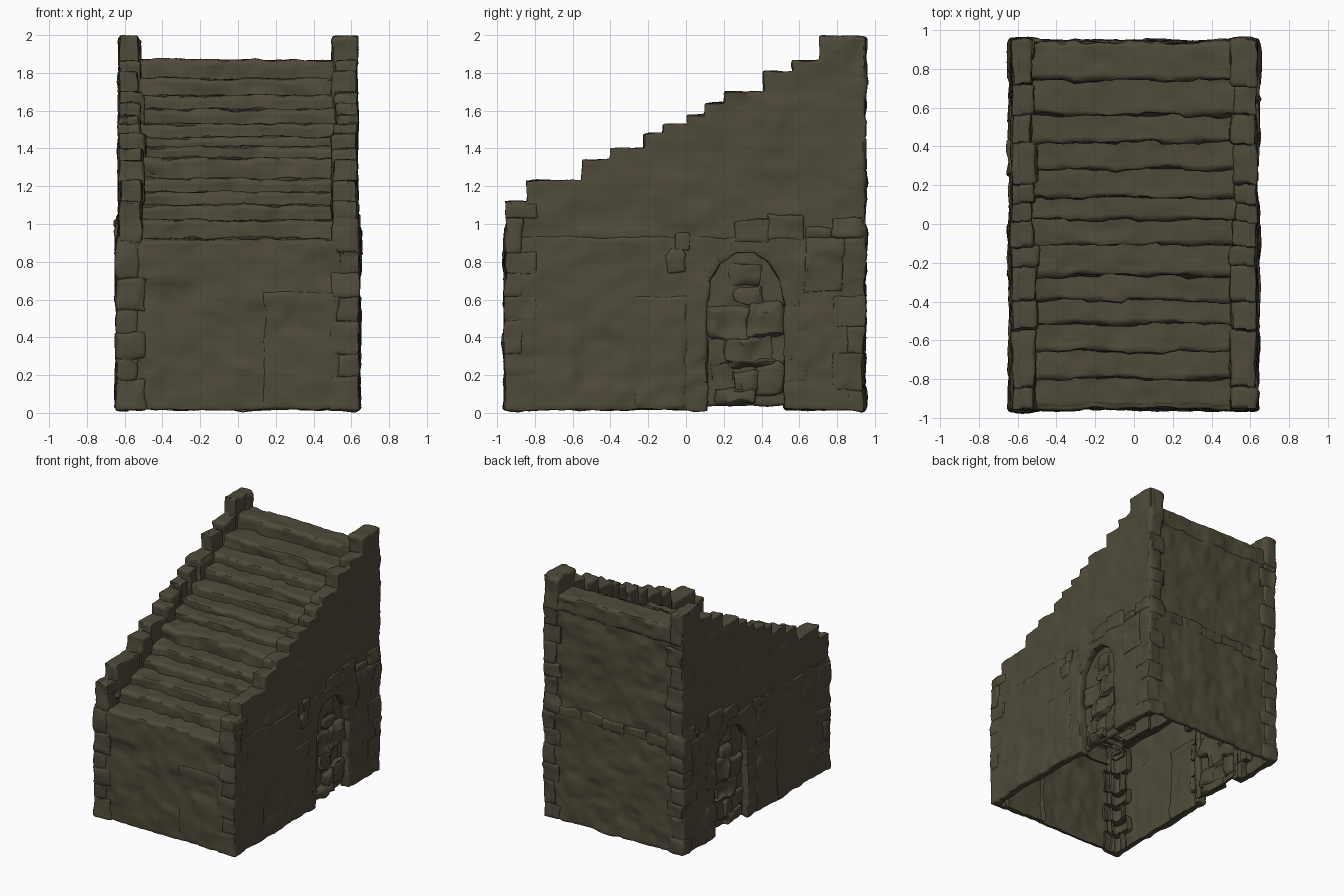
import bpy, bmesh, math, random
from mathutils import Vector, noise

if "Cube" in bpy.data.objects:
    bpy.data.objects.remove(bpy.data.objects["Cube"])

random.seed(4)
R = random.uniform

stone = bpy.data.materials.new("weathered_stone")
stone.diffuse_color = (0.078, 0.068, 0.042, 1)
stone.use_nodes = True
stone.node_tree.nodes["Principled BSDF"].inputs["Base Color"].default_value = stone.diffuse_color

# Staircase treads: front edge of each tread and its height
tread_y = [-.95, -.79, -.65, -.51, -.39, -.26, -.10, .03, .14, .29, .43, .57, .75, .94]
tread_z = [.925, 1.02, 1.10, 1.17, 1.24, 1.35, 1.41, 1.46, 1.53, 1.61, 1.68, 1.77, 1.87]


def stair_height(y):
    return max([z for y0, z in zip(tread_y, tread_z) if y > y0 + .015] or [.925])


def hidden(p):
    """True for points inside the hollow shell, which needs no faces."""
    side = .553 if .07 < p.y < .58 else .585
    return abs(p.x) < side and -.915 < p.y < .90 and p.z < stair_height(p.y) - .045


def roughen(bm, amp):
    """Weather the surface: soft waves plus a small offset for each stone."""
    bm.normal_update()
    moves = []
    for v in bm.verts:
        p, n = v.co, v.normal
        d = noise.noise_vector(p * 6) * amp * 0.7 + noise.noise_vector(p * 15) * amp * 0.7
        row = math.floor(p.z / 0.14)
        col = math.floor((p.x + p.y + row * 0.37) / 0.21)
        flat = Vector((n.x, n.y, 0))
        moves.append(d + flat * noise.cell(Vector((col + .5, row + .5, 7.3))) * amp * 0.6)
    for v, m in zip(bm.verts, moves):
        v.co += m
        v.co.z = max(0.0, min(2.0, v.co.z))


def prism(x0, x1, profile, bevel=0.012, amp=0.011, grid=0.03, outer_only=False):
    """Extrude a (y, z) profile along x, round it, slice it into a grid, weather it."""
    x0, x1 = min(x0, x1), max(x0, x1)
    bm = bmesh.new()
    face = bm.faces.new([bm.verts.new((x0, y, z)) for y, z in profile])
    ext = bmesh.ops.extrude_face_region(bm, geom=[face])
    for v in ext["geom"]:
        if isinstance(v, bmesh.types.BMVert):
            v.co.x = x1
    bmesh.ops.recalc_face_normals(bm, faces=bm.faces[:])
    bmesh.ops.bevel(bm, geom=bm.edges[:], offset=bevel, segments=2, profile=0.5,
                    affect='EDGES', clamp_overlap=True)
    for axis in range(3):
        lo = min(v.co[axis] for v in bm.verts)
        hi = max(v.co[axis] for v in bm.verts)
        cuts = max(1, round((hi - lo) / grid))
        no = Vector((axis == 0, axis == 1, axis == 2))
        for i in range(1, cuts):
            bmesh.ops.bisect_plane(bm, geom=bm.verts[:] + bm.edges[:] + bm.faces[:],
                                   dist=1e-5, plane_co=no * (lo + (hi - lo) * i / cuts), plane_no=no)
    bm.normal_update()
    mid = (x0 + x1) / 2
    gone = [f for f in bm.faces if hidden(f.calc_center_median())
            or (outer_only and f.normal.x * mid < -.5 * abs(mid))]
    roughen(bm, amp)
    bmesh.ops.delete(bm, geom=gone, context='FACES')
    bmesh.ops.triangulate(bm, faces=[f for f in bm.faces if len(f.verts) > 4])
    return bm


def block(x0, x1, y0, y1, z0, z1, **kw):
    return prism(x0, x1, [(y0, z0), (y1, z0), (y1, z1), (y0, z1)], **kw)


def make(name, parts):
    """Join parts into one named, smooth-shaded object."""
    total = bmesh.new()
    for bm in parts:
        tmp = bpy.data.meshes.new("tmp")
        bm.to_mesh(tmp)
        bm.free()
        total.from_mesh(tmp)
        bpy.data.meshes.remove(tmp)
    me = bpy.data.meshes.new(name)
    total.to_mesh(me)
    total.free()
    me.materials.append(stone)
    ob = bpy.data.objects.new(name, me)
    bpy.context.collection.objects.link(ob)
    bpy.ops.object.select_all(action='DESELECT')
    ob.select_set(True)
    bpy.context.view_layer.objects.active = ob
    bpy.ops.object.shade_smooth_by_angle(angle=math.radians(45))


make("stair_treads", [block(-.54, .54, y0 - (.01 if y0 > -.9 else -.004), min(y1 + .03, .94),
                            z - .15, z, bevel=.024, amp=.016)
                      for y0, y1, z in zip(tread_y, tread_y[1:], tread_z)])

# Stepped parapet: start of each step and its height
par_y = [-.96, -.85, -.55, -.40, -.22, -.12, .01, .10, .20, .41, .56, .71, .945]
par_z = [1.12, 1.23, 1.34, 1.40, 1.48, 1.53, 1.58, 1.64, 1.70, 1.81, 1.865, 1.995]
steps = list(zip(par_y, par_y[1:], par_z))
upper = [(.945, .91), (-.955, .91)]
for y0, y1, z in steps:
    upper += [(y0, z), (y1, z)]

# Doorway arch (slightly pointed), walked from front jamb to back jamb
AY, AW, SPRING, RISE = .315, .205, .56, .29


def arch_pt(t, grow=0.0):
    return (AY - (AW + grow) * math.cos(t), SPRING + (RISE + grow) * math.sin(t) ** .9)


arch = [arch_pt(math.pi * i / 12) for i in range(1, 12)]
lower = ([(-.955, .015), (AY - AW, .015), (AY - AW, SPRING)] + arch +
         [(AY + AW, SPRING), (AY + AW, .015), (.945, .015), (.945, .93), (-.955, .93)])

# Rubble in the doorway: y, z, width, height, outer x
rubble = [(.33, .62, .15, .11, .605), (.24, .47, .21, .17, .60), (.41, .50, .18, .18, .615),
          (.34, .33, .24, .16, .61), (.19, .20, .15, .14, .59), (.44, .18, .14, .16, .60),
          (.31, .17, .13, .12, .605), (.25, .09, .22, .09, .615), (.32, .74, .16, .12, .59)]
# Proud facing stones on the side walls: y0, y1, z0, z1
facing = [(.25, .44, .90, 1.02), (.43, .62, .91, 1.05), (.63, .76, .92, .98), (.77, .94, .93, 1.03),
          (-.07, .03, .86, .95), (-.10, -.01, .74, .87), (-.27, .0, .02, .62), (.63, .84, .64, .93)]

for s, side in ((1, "right"), (-1, "left")):
    make(side + "_lower_wall", [prism(s * .56, s * .638, lower, bevel=.008, amp=.014)])
    make(side + "_upper_wall", [prism(s * .58, s * .63, upper, bevel=.007, outer_only=True)])
    make(side + "_parapet_caps", [
        block(s * (.505 + R(-.015, .02)), s * .625, y0 + .003, y1 + .01, z - .27, z, bevel=.018)
        for y0, y1, z in steps])
    # blocked doorway: recessed backing and rough stones
    make(side + "_doorway_fill", [block(s * .53, s * .58, .08, .55, .04, .88)] + [
        block(s * .56, s * x, y - w / 2, y + w / 2, z - h / 2, z + h / 2, bevel=.02, amp=.03)
        for y, z, w, h, x in rubble])
    # arch ring and jamb stones
    ring = []
    for i in range(7):
        a, b = math.pi * i / 7, math.pi * (i + 1) / 7
        g = R(.05, .09)
        ring.append(prism(s * .585, s * .638, [arch_pt(a), arch_pt(b), arch_pt(b, g), arch_pt(a, g)],
                          bevel=.007))
    for i in range(4):
        z, w = .02 + i * .137, (.07, .13)[i % 2]
        for y0, y1 in ((AY - AW - w, AY - AW), (AY + AW, AY + AW + w)):
            ring.append(block(s * .585, s * .639, y0, y1, z, z + .138, bevel=.008))
    make(side + "_arch_stones", ring)
    make(side + "_facing_stones", [block(s * .59, s * (.641 + R(0, .006)), *f, amp=.016)
                                   for f in facing])

# Front and back panels, the back one stepping in above the ledge
make("front_wall", [block(-.57, .57, -.952, -.87, .015, .92, amp=.015),
                    block(.14, .53, -.957, -.90, .02, .64, bevel=.008, amp=.015)])
make("back_lower_wall", [block(-.57, .57, .86, .94, .015, .94, amp=.015)])
make("back_upper_wall", [block(-.57, .57, .84, .932, .88, 1.85, amp=.015)])
make("back_ledge", [block(x, x + .2, .88, .945, .92 - R(.03, .07), .945 + R(0, .03))
                    for x in (-.5, -.3, -.1, .1, .3)])


# Corner stones, alternately long along x and y
def corner(sx, sy, top):
    parts, z, i = [], .012, 0
    yo = -.960 if sy < 0 else .949
    while z < top - .03:
        h = min(R(.11, .19), top - z)
        if top - z - h < .07:
            h = top - z
        lx, ly = ((.15, .10), (.11, .17))[i % 2]
        if z + h > .95:
            lx = .12 if sy < 0 or z + h > 1.85 else lx
        xo = (.641 if z < .85 else .630) + R(-.004, .005)
        parts.append(block(sx * (xo - lx), sx * xo, min(yo, yo - sy * ly), max(yo, yo - sy * ly),
                           z, z + h + .004, amp=.014))
        z += h
        i += 1
    return parts


for sx, side in ((1, "right"), (-1, "left")):
    make("front_" + side + "_corner_stones", corner(sx, -1, 1.11))
    make("back_" + side + "_corner_stones", corner(sx, 1, 1.98))
